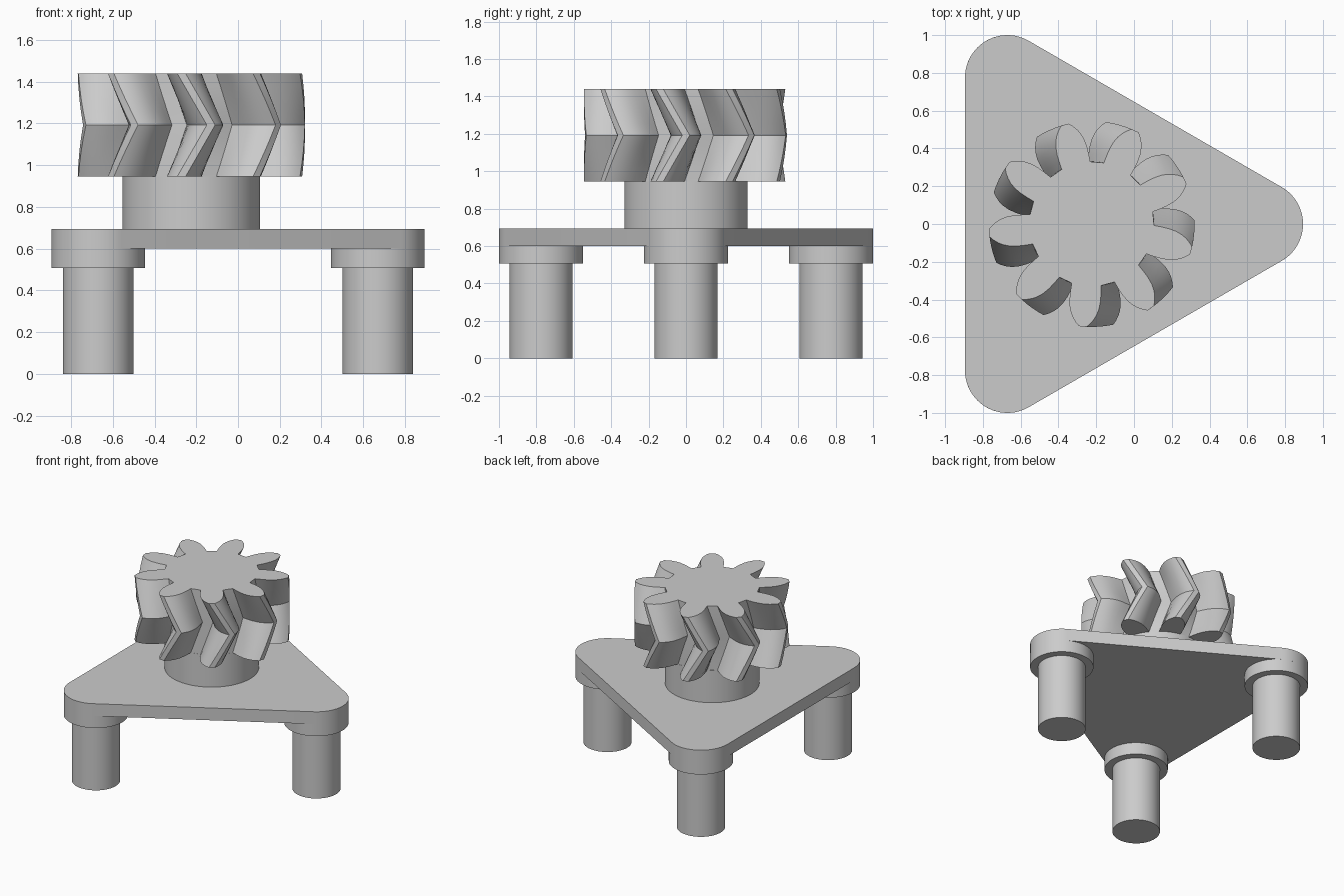
import bpy, bmesh
from math import sin, cos, pi, radians, asin

cube = bpy.data.objects.get("Cube")
if cube:
    bpy.data.objects.remove(cube, do_unlink=True)

grey = bpy.data.materials.new("plain grey")
grey.use_nodes = True
grey.diffuse_color = (0.6, 0.6, 0.6, 1)
grey.node_tree.nodes["Principled BSDF"].inputs["Base Color"].default_value = (0.6, 0.6, 0.6, 1)

CENTRE_X = -0.224
CORNER_R = 0.225
CORNERS = {"right_front": (-0.67, -0.775), "right_back": (-0.67, 0.775), "left": (0.67, 0)}


def loft(name, outlines, centre=(0, 0)):
    """Join stacked (z, outline) layers into a closed solid."""
    bm = bmesh.new()
    rings = [[bm.verts.new((x + centre[0], y + centre[1], z)) for x, y in pts]
             for z, pts in outlines]
    for low, high in zip(rings, rings[1:]):
        for i in range(len(low)):
            j = (i + 1) % len(low)
            bm.faces.new((low[i], low[j], high[j], high[i]))
    bm.faces.new(rings[0][::-1])
    bm.faces.new(rings[-1])
    mesh = bpy.data.meshes.new(name)
    bm.to_mesh(mesh)
    bm.free()
    mesh.materials.append(grey)
    obj = bpy.data.objects.new(name, mesh)
    bpy.context.collection.objects.link(obj)
    bpy.context.view_layer.objects.active = obj
    obj.select_set(True)
    bpy.ops.object.shade_smooth_by_angle(angle=radians(25))
    obj.select_set(False)
    return obj


def arc(r, start, end, steps, c=(0, 0)):
    return [(c[0] + r * cos(start + (end - start) * i / steps),
             c[1] + r * sin(start + (end - start) * i / steps)) for i in range(steps + 1)]


def cylinder(name, r, z0, z1, centre):
    ring = arc(r, 0, 2 * pi, 64)[:-1]
    return loft(name, [(z0, ring), (z1, ring)], centre)


# Rounded triangular plate
outline = []
for key, start in (("left", -60), ("right_back", 60), ("right_front", 180)):
    outline += arc(CORNER_R, radians(start), radians(start + 120), 24, CORNERS[key])
loft("base_plate", [(0.6, outline), (0.695, outline)])

# Legs with collars under each corner
for key, pos in CORNERS.items():
    cylinder(key + "_collar", CORNER_R, 0.507, 0.6, pos)
    cylinder(key + "_leg", 0.169, 0, 0.507, pos)

# Hub below the gear
cylinder("hub", 0.33, 0.695, 0.945, (CENTRE_X, 0))

# Herringbone gear: (radius, half width) along one tooth flank
FLANK = [(0.33, 0.078), (0.37, 0.081), (0.41, 0.082), (0.45, 0.078),
         (0.48, 0.069), (0.505, 0.056), (0.528, 0.038), (0.545, 0.02)]
TEETH = 9


def gear_outline(turn):
    pts = []
    for k in range(TEETH):
        a = turn + 2 * pi * k / TEETH
        half = [(r, asin(w / r)) for r, w in FLANK]
        pts += [(r * cos(a - t), r * sin(a - t)) for r, t in half]
        pts += [(r * cos(a + t), r * sin(a + t)) for r, t in reversed(half)]
    return pts


Z0, Z1, STEPS = 0.945, 1.44, 8
TWIST = radians(15)
layers = []
for i in range(STEPS + 1):
    f = i / STEPS
    layers.append((Z0 + (Z1 - Z0) * f, gear_outline(-TWIST * abs(2 * f - 1))))
loft("herringbone_gear", layers, (CENTRE_X, 0))
